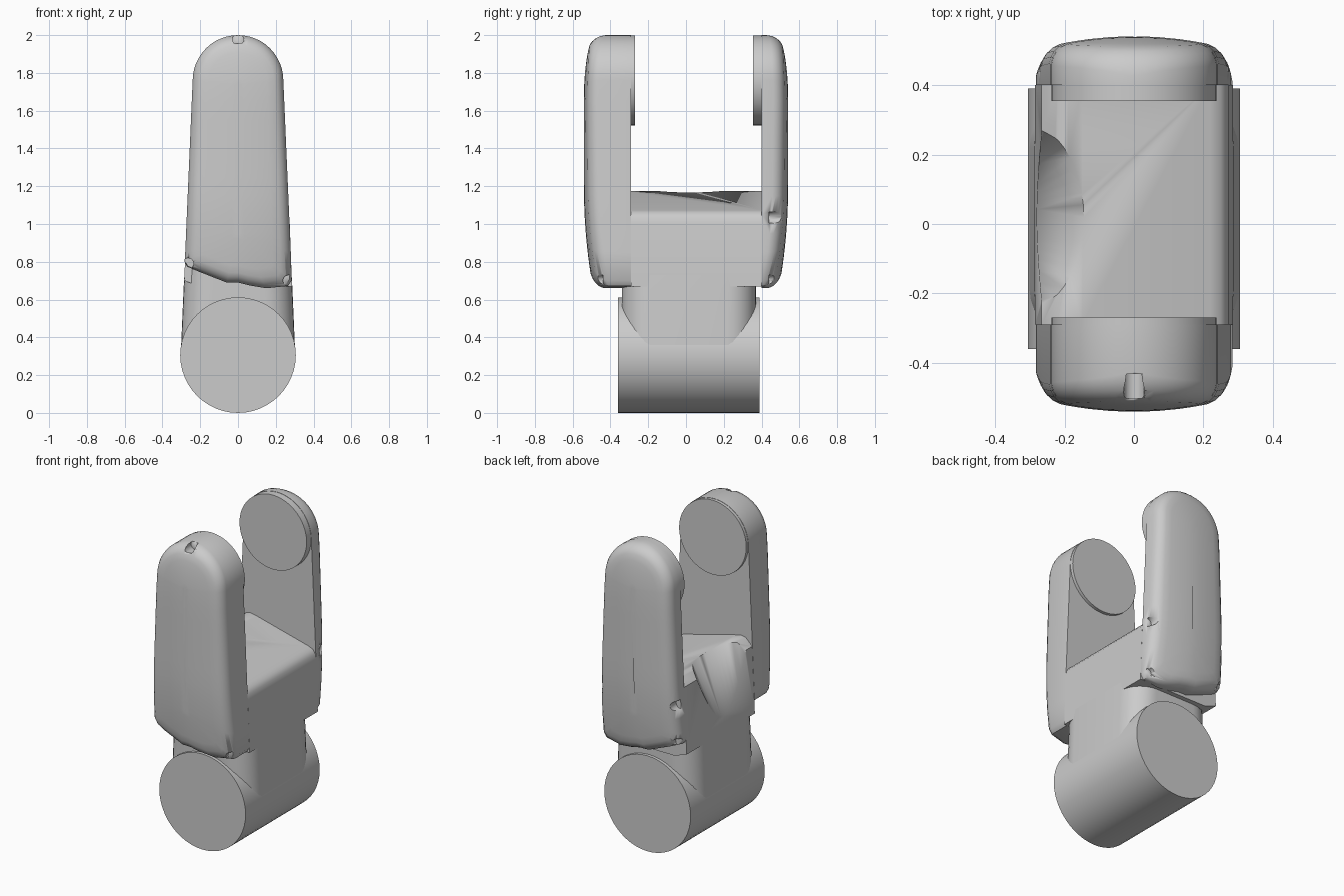
import bpy, bmesh, math
from mathutils import Matrix, Vector

if "Cube" in bpy.data.objects:
    bpy.data.objects.remove(bpy.data.objects["Cube"])


def finish(bm, name, angle=35):
    bmesh.ops.remove_doubles(bm, verts=bm.verts, dist=0.0004)
    bmesh.ops.recalc_face_normals(bm, faces=bm.faces)
    me = bpy.data.meshes.new(name)
    bm.to_mesh(me)
    bm.free()
    ob = bpy.data.objects.new(name, me)
    bpy.context.collection.objects.link(ob)
    bpy.ops.object.select_all(action='DESELECT')
    ob.select_set(True)
    bpy.context.view_layer.objects.active = ob
    bpy.ops.object.shade_smooth_by_angle(angle=math.radians(angle))
    return ob


def loft(name, rings, angle=35):
    """Skin a list of equal closed rings and cap both ends."""
    bm = bmesh.new()
    vs = [[bm.verts.new(p) for p in r] for r in rings]
    n = len(rings[0])
    for a, b in zip(vs, vs[1:]):
        for i in range(n):
            j = (i + 1) % n
            bm.faces.new((a[i], a[j], b[j], b[i]))
    bm.faces.new(vs[0])
    bm.faces.new(vs[-1])
    return finish(bm, name, angle)


def drum(name, y0, y1, r, z):
    """Cylinder lying along y."""
    return loft(name, [[(r * math.cos(k * math.tau / 48), y, z + r * math.sin(k * math.tau / 48))
                        for k in range(48)] for y in (y0, y1)])


def cut(ob, cutter):
    cutter.hide_render = True
    cutter.hide_viewport = True
    m = ob.modifiers.new("cut", 'BOOLEAN')
    m.operation = 'DIFFERENCE'
    m.solver = 'EXACT'
    m.object = cutter


def half_width(z):
    return 0.285 - 0.045 * (z - 0.72) / 1.04


# Front outline shared by both fork arms
bottom = [(-0.283, 0.80), (-0.27, 0.775), (-0.2, 0.745), (-0.06, 0.69), (0, 0.69),
          (0.06, 0.675), (0.15, 0.66), (0.265, 0.672), (0.284, 0.70)]
heights = [0.85 + 0.1 * k for k in range(9)]
outline = bottom + [(half_width(z), z) for z in heights]
outline += [(0.24 * math.cos(math.pi * k / 24), 1.76 + 0.24 * math.sin(math.pi * k / 24)) for k in range(25)]
outline += [(-half_width(z), z) for z in reversed(heights)]


def bulge(x, z):
    """Outer surface of an arm, measured away from y = 0."""
    y = 0.541 - 0.03 * (x / 0.25) ** 2
    if z < 1.2:
        y -= 0.042 * ((1.2 - z) / 0.5) ** 2
    if z > 1.65:
        u = min(1, (z - 1.65) / 0.35)
        y -= 0.065 * (1 - math.sqrt(1 - u * u))
    return y


def arm(name, side, inner):
    rings = [[(x, side * inner, z) for x, z in outline]]
    steps = [(0, 0.05), (0.02, 0.032), (0.06, 0.017), (0.12, 0.006), (0.2, 0), (0.35, 0),
             (0.5, 0), (0.7, 0), (0.88, 0), (0.97, 0)]
    for t, drop in steps:
        ring = []
        for x, z in outline:
            zc = min(max(z, 0.95), 1.74)
            px, pz = x * (1 - t), z + (zc - z) * t
            ring.append((px, side * (bulge(px, pz) - drop), pz))
        rings.append(ring)
    return loft(name, rings, 40)


front_arm = arm("front_arm", -1, 0.29)
back_arm = arm("back_arm", 1, 0.40)


# Small latch notches in the arm edges
def notches(name, spots):
    bm = bmesh.new()
    for pos, axis in spots:
        rot = Vector((0, 0, 1)).rotation_difference(Vector(axis)).to_matrix().to_4x4()
        bmesh.ops.create_cone(bm, cap_ends=True, segments=16, radius1=0.03, radius2=0.03,
                              depth=0.07, matrix=Matrix.Translation(pos) @ rot)
    return finish(bm, name)


low_front = [((-0.265, -0.475, 0.79), (0, 1, 0)), ((0.268, -0.475, 0.70), (0, 1, 0))]
low_back = [((x, 0.475, z), a) for (x, y, z), a in low_front]
cut(front_arm, notches("front_notch_cutter", low_front + [((0, -0.468, 1.978), (0, 1, 0))]))
cut(back_arm, notches("back_notch_cutter", low_back + [((s * 0.268, 0.475, 1.035), (0, 1, 0))
                                                       for s in (-1, 1)]))

# Round pads facing each other at the tips
drum("front_pad", -0.32, -0.27, 0.238, 1.76)
drum("back_pad", 0.43, 0.355, 0.238, 1.76)

# Web joining the arms, with a sloping top
web_profile = [(-0.285, 0.70), (-0.2, 0.67), (0.286, 0.67), (0.274, 1.0), (0.268, 1.035), (0.25, 1.06),
               (0.22, 1.073), (-0.15, 1.168), (-0.19, 1.176), (-0.22, 1.17), (-0.266, 1.125)]
web = loft("web", [[(x, y, z) for x, z in web_profile] for y in (-0.29, 0.40)])

# Conical scoop in the left side of the web
bm = bmesh.new()
bmesh.ops.create_cone(bm, cap_ends=True, segments=64, radius1=0.20, radius2=0.385, depth=0.5,
                      matrix=Matrix.Translation((-0.506, 0.02, 0.98)))
cut(web, finish(bm, "scoop_cutter"))


# Rounded neck between web and base drum
def neck_ring(z, hx, r=0.15, y0=-0.34, y1=0.37):
    ring = []
    for k, (sx, yc) in enumerate([(1, y1 - r), (-1, y1 - r), (-1, y0 + r), (1, y0 + r)]):
        for i in range(9):
            a = math.pi / 2 * (k + i / 8)
            ring.append((sx * (hx - r) + r * math.cos(a), yc + r * math.sin(a), z))
    return ring


loft("neck", [neck_ring(0.31, 0.303), neck_ring(0.66, 0.288), neck_ring(0.76, 0.282)])

# Base pivot drum
drum("base_drum", -0.36, 0.39, 0.306, 0.306)
